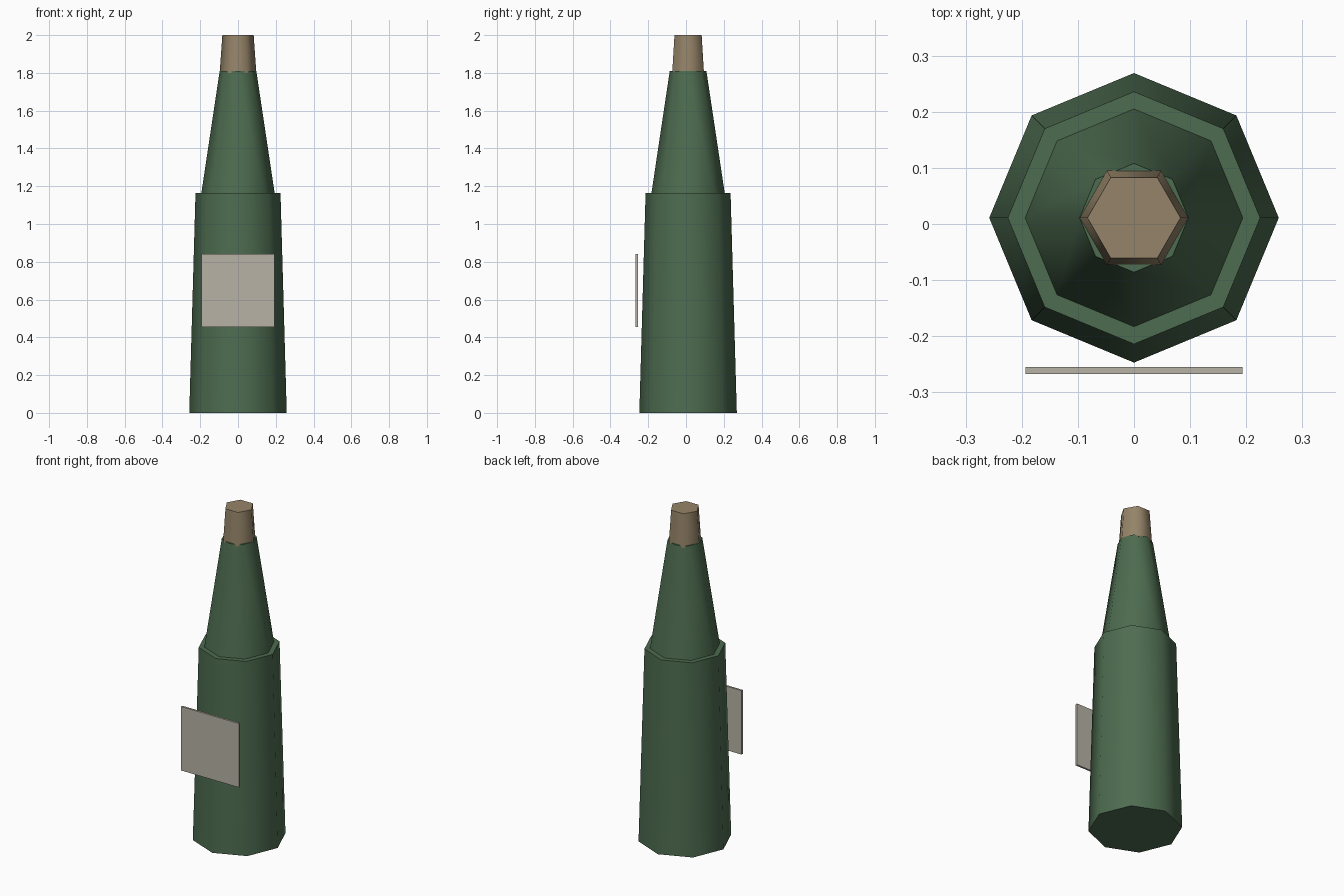
import bpy
import math

if "Cube" in bpy.data.objects:
    bpy.data.objects.remove(bpy.data.objects["Cube"])

CY = 0.011  # bottle axis sits slightly behind the origin


def material(name, rgb):
    m = bpy.data.materials.new(name)
    m.diffuse_color = (*rgb, 1)
    m.use_nodes = True
    m.node_tree.nodes["Principled BSDF"].inputs["Base Color"].default_value = m.diffuse_color
    return m


def tapered(name, sides, r_bottom, r_top, z0, z1, mat, turn=0):
    bpy.ops.mesh.primitive_cone_add(
        vertices=sides, radius1=r_bottom, radius2=r_top, depth=z1 - z0,
        location=(0, CY, (z0 + z1) / 2), rotation=(0, 0, turn))
    ob = bpy.context.object
    ob.name = name
    ob.data.materials.append(mat)
    bpy.ops.object.shade_smooth_by_angle(angle=math.radians(65))
    return ob


glass = material("green_glass", (0.075, 0.15, 0.08))
cork = material("cork", (0.30, 0.23, 0.14))
paper = material("paper", (0.48, 0.45, 0.38))

# Octagonal body and neck, hexagonal stopper
tapered("bottle_body", 8, 0.258, 0.225, 0.0, 1.163, glass)
tapered("bottle_neck", 8, 0.194, 0.097, 1.163, 1.81, glass)
tapered("stopper", 6, 0.097, 0.083, 1.80, 2.0, cork, math.radians(30))

# Flat label plate in front of the body
bpy.ops.mesh.primitive_cube_add(size=1, location=(0, -0.261, 0.648))
label = bpy.context.object
label.name = "label"
label.scale = (0.387, 0.012, 0.387)
bpy.ops.object.transform_apply(location=False, rotation=False, scale=True)
label.data.materials.append(paper)
